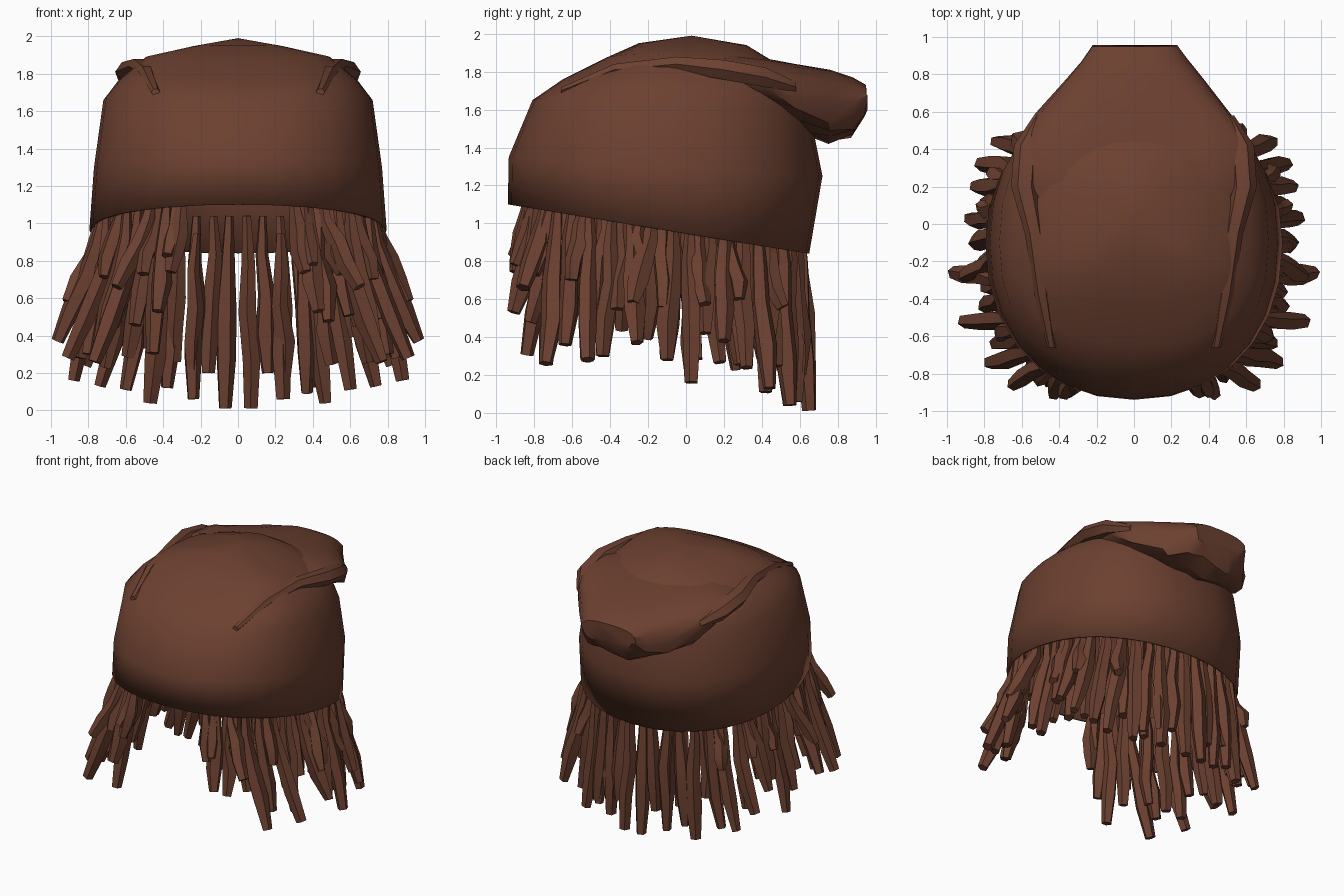
import bpy, bmesh, math, random
from mathutils import Vector

if "Cube" in bpy.data.objects:
    bpy.data.objects.remove(bpy.data.objects["Cube"])

random.seed(7)
brown = bpy.data.materials.new("brown")
brown.diffuse_color = (0.15, 0.052, 0.03, 1)
brown.use_nodes = True
brown.node_tree.nodes["Principled BSDF"].inputs["Base Color"].default_value = brown.diffuse_color


def power(v, n):
    return math.copysign(abs(v) ** (2 / n), v)


def loft(bm, rings, cap_start=False, cap_end=False):
    """Skin a list of equal-length point rings."""
    rows = [[bm.verts.new(p) for p in r] for r in rings]
    n = len(rows[0])
    for a, b in zip(rows, rows[1:]):
        for i in range(n):
            j = (i + 1) % n
            bm.faces.new((a[i], a[j], b[j], b[i]))
    if cap_start:
        bm.faces.new(rows[0][::-1])
    if cap_end:
        bm.faces.new(rows[-1])
    return rows


def finish(bm, name, angle, recalc=True):
    if recalc:
        bmesh.ops.recalc_face_normals(bm, faces=bm.faces[:])
    me = bpy.data.meshes.new(name)
    bm.to_mesh(me)
    bm.free()
    me.materials.append(brown)
    ob = bpy.data.objects.new(name, me)
    bpy.context.collection.objects.link(ob)
    bpy.ops.object.select_all(action='DESELECT')
    ob.select_set(True)
    bpy.context.view_layer.objects.active = ob
    bpy.ops.object.shade_smooth_by_angle(angle=math.radians(angle))
    return ob


# Knitted cap: tilted rings (front y, front z, back y, back z, half width, side lift, squareness)
CAP = [(-0.94, 1.10, 0.65, 0.84, 0.795, 0.0, 2.15),
       (-0.935, 1.35, 0.72, 1.25, 0.77, 0.0, 2.2),
       (-0.81, 1.65, 0.67, 1.50, 0.72, 0.08, 2.3),
       (-0.65, 1.76, 0.62, 1.70, 0.64, 0.03, 2.4),
       (-0.43, 1.87, 0.50, 1.83, 0.49, 0.035, 2.5),
       (-0.25, 1.95, 0.32, 1.94, 0.24, 0.0, 2.3)]
MID_Y = -0.1


def cap_point(ring, a, inset=1.0):
    yf, zf, yb, zb, hw, lift, n = ring
    c, s = power(math.cos(a), n), power(math.sin(a), n)
    y = MID_Y + s * ((yb - MID_Y) if s > 0 else (MID_Y - yf))
    z = zf + (zb - zf) * (y - yf) / (yb - yf) + lift * c * c
    return Vector((hw * c * inset, MID_Y + (y - MID_Y) * inset, z))


SIDES = 28
bm = bmesh.new()
rows = loft(bm, [[cap_point(r, math.tau * i / SIDES) for i in range(SIDES)] for r in CAP])
crown = bm.verts.new((0, 0.03, 1.99))
for i in range(SIDES):
    bm.faces.new((rows[-1][i], rows[-1][(i + 1) % SIDES], crown))
cap = finish(bm, "cap", 50, recalc=False)
solid = cap.modifiers.new("thickness", 'SOLIDIFY')
solid.thickness = 0.015
solid.offset = -1

# Slouched fold at the back: (y, half width, bottom z, top z, side lift)
SLOUCH = [(0.00, 0.46, 1.68, 1.87, 0.02),
          (0.22, 0.57, 1.64, 1.89, 0.03),
          (0.42, 0.60, 1.58, 1.87, 0.03),
          (0.58, 0.53, 1.50, 1.84, 0.02),
          (0.76, 0.38, 1.44, 1.81, 0.0),
          (0.88, 0.28, 1.47, 1.77, 0.0),
          (0.95, 0.23, 1.58, 1.73, 0.0)]
rings = []
for y, hw, z0, z1, lift in SLOUCH:
    ring = []
    for i in range(20):
        a = math.tau * i / 20
        c, s = power(math.cos(a), 2.6), power(math.sin(a), 2.6)
        crumple = 0.025 * math.sin(5 * a + 9 * y) if s < 0.3 else 0
        ring.append((hw * c, y + crumple * 0.4,
                     (z0 + z1) / 2 + s * (z1 - z0) / 2 + lift * c * c + crumple))
    rings.append(ring)
bm = bmesh.new()
loft(bm, rings, True, True)
finish(bm, "slouch_fold", 35)

# Pleats where the crown folds over the sides: (x, y, z, radius)
PLEAT = [(0.44, -0.66, 1.70, 0.02), (0.49, -0.38, 1.81, 0.035), (0.53, -0.05, 1.84, 0.045),
         (0.585, 0.20, 1.81, 0.06), (0.57, 0.42, 1.77, 0.06), (0.50, 0.58, 1.72, 0.03)]
bm = bmesh.new()
for side in (-1, 1):
    loft(bm, [[(side * (x + 1.2 * r * math.cos(math.tau * i / 6)), y, z + r * math.sin(math.tau * i / 6))
               for i in range(6)] for x, y, z, r in PLEAT], True, True)
finish(bm, "crown_pleats", 45)

# Outer locks of one side: (angle around the cap rim, tip x, tip y, tip z)
LOCKS = [(-68, 0.36, -0.90, 0.74), (-61, 0.43, -0.91, 0.53), (-54, 0.65, -0.86, 0.66),
         (-46, 0.77, -0.74, 0.26), (-38, 0.74, -0.64, 0.36), (-30, 0.91, -0.52, 0.28),
         (-20, 0.80, -0.44, 0.30), (-13, 0.965, -0.26, 0.37), (-5, 0.91, -0.28, 0.58),
         (2, 0.85, -0.10, 0.28), (9, 0.88, 0.03, 0.16), (17, 0.80, 0.10, 0.42),
         (25, 0.85, 0.20, 0.38), (33, 0.82, 0.32, 0.24), (42, 0.74, 0.44, 0.13),
         (50, 0.60, 0.42, 0.11), (58, 0.47, 0.55, 0.04), (66, 0.38, 0.55, 0.12),
         (74, 0.24, 0.58, 0.06), (81, 0.16, 0.60, 0.20), (87, 0.07, 0.65, 0.012)]


def lock(bm, root, tip, wide, wobble):
    """A five-sided matted lock that drops first and flares out near its tip."""
    path = []
    for t, out in ((0, 0), (0.25, 0.10), (0.5, 0.34), (0.75, 0.66), (1, 1)):
        p = root.lerp(tip, out)
        p.z = root.z + (tip.z - root.z) * t
        if 0 < t < 1:
            p += Vector((random.uniform(-1, 1), random.uniform(-1, 1), 0)) * wobble
        path.append(p)
    twist = random.uniform(0, math.tau)
    rings = []
    for k, p in enumerate(path):
        d = (path[min(k + 1, 4)] - path[max(k - 1, 0)]).normalized()
        u = d.cross(Vector((0, 1, 0))).normalized()
        v = d.cross(u)
        r = wide * (0.45, 0.8, 1.05, 1.1, 0.72)[k] * random.uniform(0.9, 1.1)
        rings.append([p + r * (u * math.cos(twist + math.tau * i / 5)
                               + v * math.sin(twist + math.tau * i / 5)) for i in range(5)])
    loft(bm, rings, True, True)


outer, inner, curls = bmesh.new(), bmesh.new(), bmesh.new()
for side in (-1, 1):
    flip = Vector((side, 1, 1))
    for deg, x, y, z in LOCKS:
        root = cap_point(CAP[0], math.radians(deg), 0.93)
        root.z += 0.06 + 0.14 * max(0, math.sin(math.radians(deg)))
        lock(outer, root * flip, Vector((x * side, y, z)), 0.05, 0.012)
    # Shorter inner row
    for k in range(13):
        a = math.radians(-58 + 11 * k + random.uniform(-3, 3))
        root = cap_point(CAP[0], a, 0.87)
        root.z += 0.10
        back = max(0, math.sin(a))
        tip = cap_point(CAP[0], a, 0.95 + 0.08 * (1 - back))
        tip.z = random.uniform(0.30, 0.58) - 0.25 * back
        lock(inner, root * flip, tip * flip, 0.048, 0.018)
    # Stubby curls peeking out under the rim
    for deg in (-64, -52, -34, -9, 13, 29, 46):
        a = math.radians(deg + random.uniform(-3, 3))
        root = cap_point(CAP[0], a, 0.92)
        root.z += 0.05
        tip = cap_point(CAP[0], a, 1.06)
        tip.z = root.z - random.uniform(0.28, 0.42)
        lock(curls, root * flip, tip * flip, 0.046, 0.02)
finish(outer, "outer_locks", 40)
finish(inner, "inner_locks", 40)
finish(curls, "short_curls", 40)
